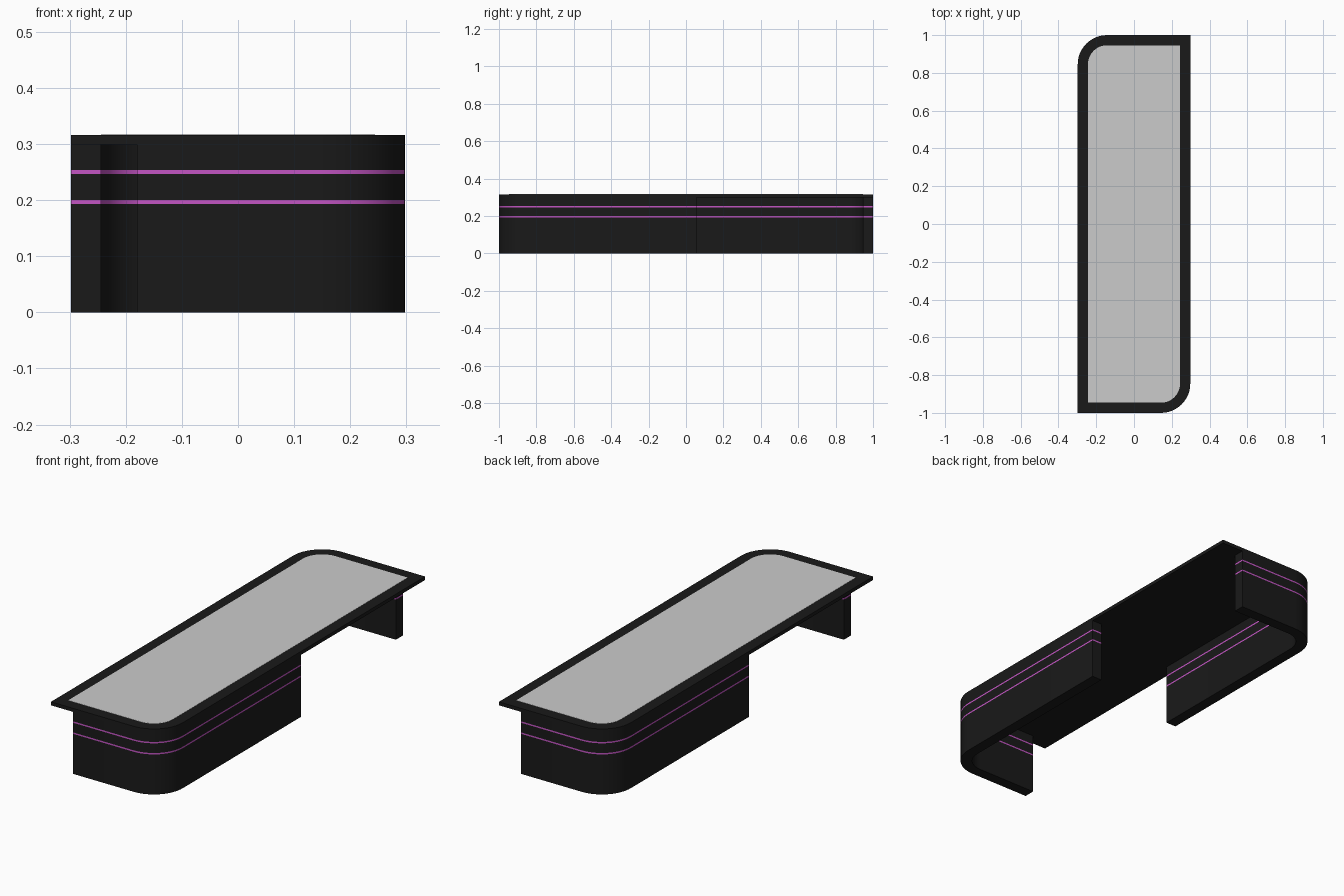
import bpy, bmesh
from math import sin, cos, pi

if "Cube" in bpy.data.objects:
    bpy.data.objects.remove(bpy.data.objects["Cube"])

HX, HY = 0.298, 1.0      # half width, half length
T, R = 0.054, 0.155      # panel / rim thickness, corner radius


def material(name, rgb):
    m = bpy.data.materials.new(name)
    m.diffuse_color = (*rgb, 1)
    m.use_nodes = True
    m.node_tree.nodes["Principled BSDF"].inputs["Base Color"].default_value = m.diffuse_color
    return m


BLACK = material("black", (0.01, 0.01, 0.01))
PURPLE = material("purple", (0.55, 0.09, 0.55))


def arc(cx, cy, r, start, n=12):
    """Quarter turn, counter-clockwise."""
    return [(cx + r * cos(start + pi / 2 * i / n), cy + r * sin(start + pi / 2 * i / n))
            for i in range(n + 1)]


def stack(name, outline, levels, mats, rotated=False):
    """Extrude an outline through (z, material index) levels and cap both ends."""
    s = -1 if rotated else 1
    bm = bmesh.new()
    rings = [[bm.verts.new((s * x, s * y, z)) for x, y in outline] for z, _ in levels]
    n = len(outline)
    for k in range(len(rings) - 1):
        for i in range(n):
            j = (i + 1) % n
            f = bm.faces.new((rings[k][i], rings[k][j], rings[k + 1][j], rings[k + 1][i]))
            f.material_index = levels[k][1]
    bm.faces.new(rings[0][::-1])
    bm.faces.new(rings[-1])
    bmesh.ops.recalc_face_normals(bm, faces=bm.faces)
    me = bpy.data.meshes.new(name)
    bm.to_mesh(me)
    bm.free()
    for m in mats:
        me.materials.append(m)
    ob = bpy.data.objects.new(name, me)
    bpy.context.collection.objects.link(ob)
    bpy.ops.object.select_all(action='DESELECT')
    ob.select_set(True)
    bpy.context.view_layer.objects.active = ob
    bpy.ops.object.shade_smooth_by_angle(angle=pi / 6)
    return ob


def leaf_outline(inset):
    """Rectangle with two opposite rounded corners."""
    x, y, r = HX - inset, HY - inset, R - inset
    half = [(-x, -y)] + arc(HX - R, -HY + R, r, -pi / 2)
    return half + [(-px, -py) for px, py in half]


# Table top: black slab with a grey inlay
stack("table_top", leaf_outline(0), [(0.299, 0), (0.316, 0)], [BLACK])
stack("top_inlay", leaf_outline(T), [(0.316, 0), (0.317, 0)], [])

# L-shaped panels wrapping the rounded corners, with two purple bands
END_X, END_Y = -0.18, 0.055
outer = [(END_X, -HY)] + arc(HX - R, -HY + R, R, -pi / 2) + [(HX, END_Y)]
inner = [(END_X, -HY + T)] + arc(HX - R, -HY + R, R - T, -pi / 2) + [(HX - T, END_Y)]
bands = [(0, 0), (0.193, 1), (0.200, 0), (0.2465, 1), (0.2535, 0), (0.299, 0)]
for name, rotated in (("front_right_panel", False), ("back_left_panel", True)):
    stack(name, outer + inner[::-1], bands, [BLACK, PURPLE], rotated)
